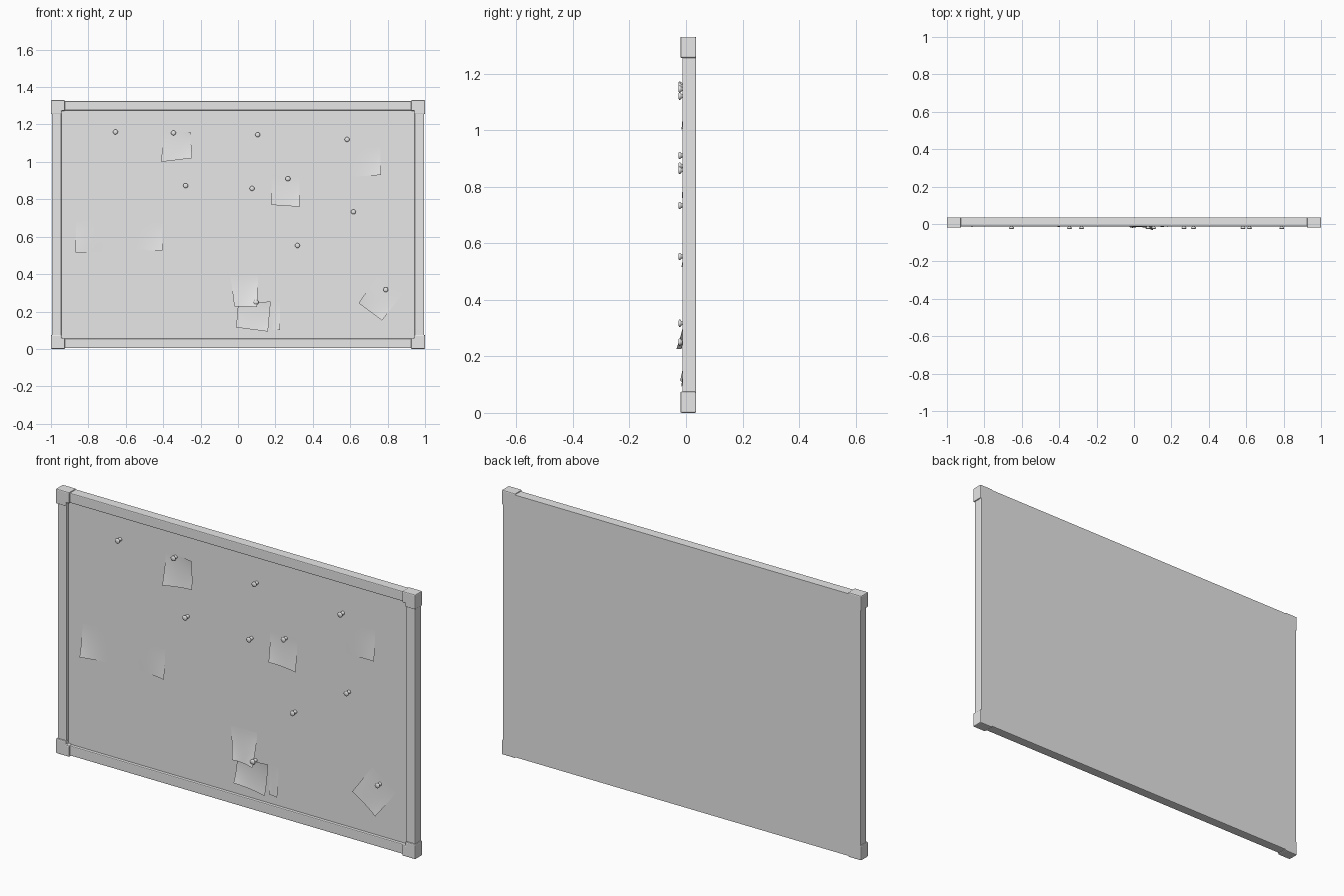
import bpy, bmesh, math
from mathutils import Vector

cube = bpy.data.objects.get("Cube")
if cube:
    bpy.data.objects.remove(cube, do_unlink=True)

grey = bpy.data.materials.new("plain_grey")
grey.use_nodes = True
grey.diffuse_color = (0.8, 0.8, 0.8, 1)
grey.node_tree.nodes["Principled BSDF"].inputs["Base Color"].default_value = (0.8, 0.8, 0.8, 1)

HEIGHT = 1.33
BACK = 0.036
BOARD = 0.002   # front surface of the board


def finish(bm, name, bevel=0, smooth=False):
    bmesh.ops.recalc_face_normals(bm, faces=bm.faces)
    mesh = bpy.data.meshes.new(name)
    bm.to_mesh(mesh)
    bm.free()
    mesh.materials.append(grey)
    ob = bpy.data.objects.new(name, mesh)
    bpy.context.collection.objects.link(ob)
    if bevel:
        mod = ob.modifiers.new("bevel", "BEVEL")
        mod.width = bevel
        mod.segments = 2
    if smooth:
        for p in mesh.polygons:
            p.use_smooth = True
    return ob


def slab(name, outline, front, back, bevel=0):
    """Extrude an x-z outline from front to back."""
    bm = bmesh.new()
    face = bm.faces.new([bm.verts.new((x, front, z)) for x, z in outline])
    new = bmesh.ops.extrude_face_region(bm, geom=[face])["geom"]
    verts = [v for v in new if isinstance(v, bmesh.types.BMVert)]
    bmesh.ops.translate(bm, verts=verts, vec=(0, back - front, 0))
    return finish(bm, name, bevel)


def rect(x0, x1, z0, z1):
    return [(x0, z0), (x1, z0), (x1, z1), (x0, z1)]


# Board, running behind the frame so that the back is one flat sheet
slab("board", rect(-0.993, 0.993, 0.006, HEIGHT - 0.006), BOARD, BACK)

# Frame rails
for side, x in (("right", -0.97), ("left", 0.97)):
    slab(side + "_rail", rect(x - 0.025, x + 0.025, 0.03, HEIGHT - 0.03), -0.013, BACK, 0.004)
for side, z in (("bottom", 0.03), ("top", HEIGHT - 0.03)):
    slab(side + "_rail", rect(-0.97, 0.97, z - 0.025, z + 0.025), -0.013, BACK, 0.004)

# Corner caps, L-shaped round the inner angle
cap = [(0, 0), (0.075, 0), (0.075, 0.057), (0.057, 0.057), (0.057, 0.075), (0, 0.075)]
for sx, side in ((-1, "right"), (1, "left")):
    for top, level in ((False, "bottom"), (True, "top")):
        pts = [(sx * (1 - x), HEIGHT - z if top else z) for x, z in cap]
        slab(level + "_" + side + "_corner_cap", pts, -0.02, BACK, 0.005)


def paper(name, corners, lifts=(0, 0, 0, 0), gap=0.001, n=10):
    """Sheet through corners BL, BR, TR, TL; each corner curls forward by its lift."""
    bm = bmesh.new()
    grid = []
    for j in range(n + 1):
        row = []
        for i in range(n + 1):
            u, v = i / n, j / n
            w = ((1 - u) * (1 - v), u * (1 - v), u * v, (1 - u) * v)
            p = sum((Vector(c) * k for c, k in zip(corners, w)), Vector((0, 0)))
            curl = sum(l * k ** 1.7 for l, k in zip(lifts, w))
            row.append(bm.verts.new((p.x, BOARD - gap - curl, p.y)))
        grid.append(row)
    for j in range(n):
        for i in range(n):
            bm.faces.new((grid[j][i], grid[j][i + 1], grid[j + 1][i + 1], grid[j + 1][i]))
    return finish(bm, name, smooth=True)


# Curled notes
paper("upper_note", [(-0.41, 1.0), (-0.245, 1.02), (-0.255, 1.16), (-0.40, 1.17)], (0.018, 0.016, 0.008, 0.002))
paper("middle_note", [(0.18, 0.77), (0.33, 0.76), (0.33, 0.92), (0.18, 0.93)], (0.016, 0.016, 0.002, 0.002))
paper("low_note", [(-0.01, 0.115), (0.16, 0.093), (0.175, 0.255), (0.0, 0.235)], (0.02, 0.016, 0.012, 0.006), 0.003)
paper("overlapping_note", [(-0.02, 0.228), (0.102, 0.225), (0.107, 0.39), (-0.04, 0.39)], (0.02, 0.034, 0, 0), 0.002)
paper("tilted_note", [(0.645, 0.245), (0.77, 0.152), (0.88, 0.295), (0.745, 0.39)], (0.016, 0.012, 0, 0))
paper("side_note", [(-0.87, 0.515), (-0.72, 0.52), (-0.71, 0.69), (-0.865, 0.68)], (0.017, 0, 0, 0))
paper("small_note", [(-0.55, 0.53), (-0.405, 0.525), (-0.405, 0.67), (-0.55, 0.68)], (0, 0.012, 0, 0))
paper("far_note", [(0.60, 0.92), (0.765, 0.93), (0.76, 1.08), (0.60, 1.07)], (0, 0.014, 0, 0))
paper("narrow_slip", [(0.175, 0.1), (0.225, 0.1), (0.225, 0.25), (0.175, 0.25)], (0.005, 0.012, 0, 0))

# Flat sheets
for name, box in (("top_left_sheet", (-0.8, -0.5, 0.95, 1.18)), ("top_middle_sheet", (0.0, 0.3, 0.94, 1.18)),
                  ("right_sheet", (0.65, 0.91, 0.53, 0.74)), ("bottom_sheet", (-0.83, -0.43, 0.17, 0.31))):
    paper(name, rect(*box), n=1)

# Push pins: turned profile of (radius, distance from the board)
profile = [(0.009, 0), (0.009, 0.008), (0.006, 0.013), (0.009, 0.019), (0.013, 0.022), (0.013, 0.026), (0.009, 0.029)]
spots = [(-0.655, 1.16), (-0.345, 1.155), (0.105, 1.145), (0.583, 1.12), (-0.28, 0.873), (0.075, 0.858),
         (0.267, 0.91), (0.617, 0.733), (0.318, 0.553), (0.79, 0.317), (0.097, 0.25)]
SIDES = 14
for k, (px, pz) in enumerate(spots):
    bm = bmesh.new()
    rings = []
    for r, d in profile:
        angles = [2 * math.pi * s / SIDES for s in range(SIDES)]
        rings.append([bm.verts.new((px + r * math.cos(a), BOARD - d, pz + r * math.sin(a))) for a in angles])
    for a, b in zip(rings, rings[1:]):
        for s in range(SIDES):
            t = (s + 1) % SIDES
            bm.faces.new((a[s], a[t], b[t], b[s]))
    bm.faces.new(rings[-1])
    finish(bm, "push_pin_%d" % (k + 1), smooth=True)
